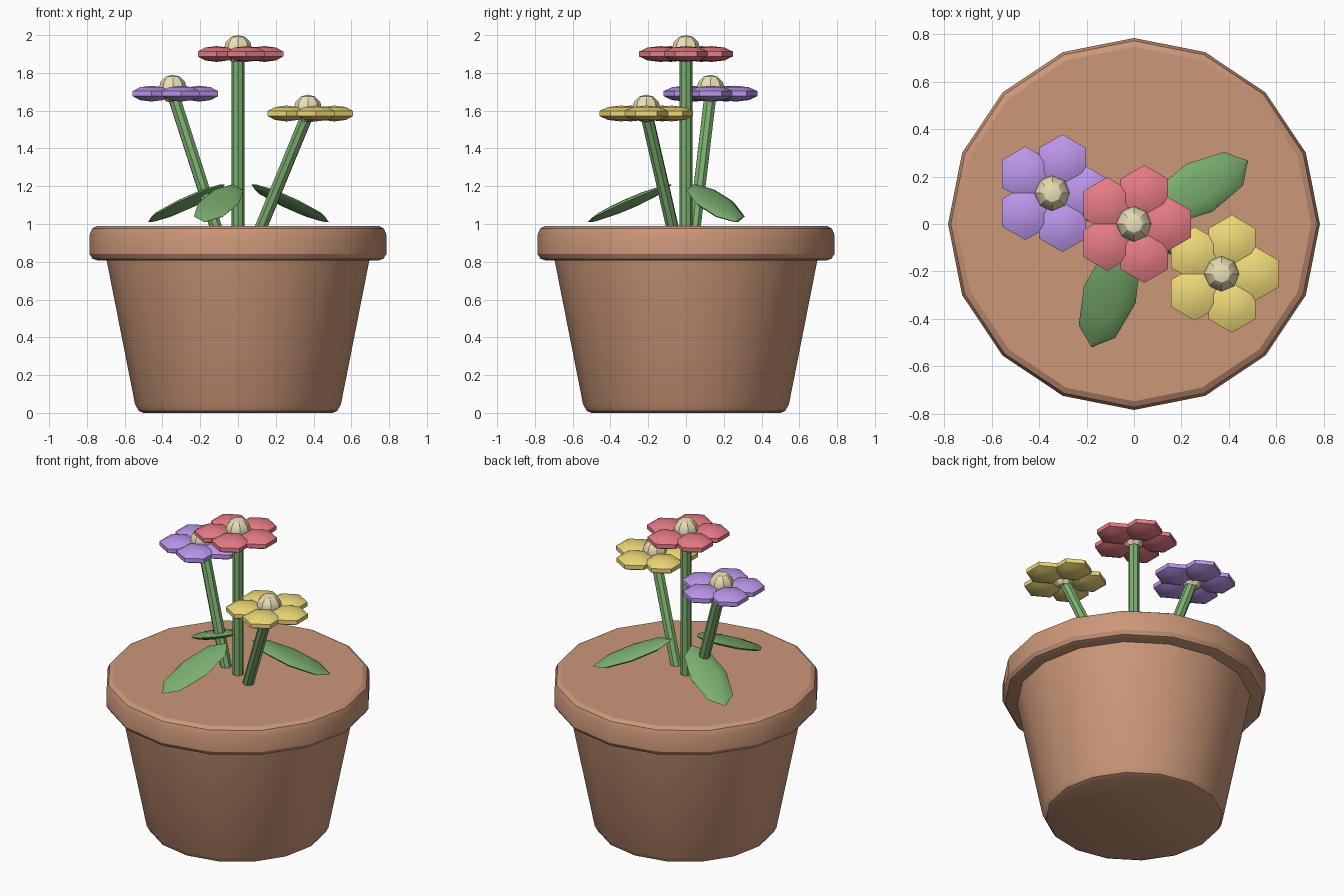
import bpy, bmesh, math
from mathutils import Matrix, Vector

if "Cube" in bpy.data.objects:
    bpy.data.objects.remove(bpy.data.objects["Cube"])


def material(name, rgb):
    m = bpy.data.materials.new(name)
    m.diffuse_color = (*rgb, 1)
    m.use_nodes = True
    m.node_tree.nodes["Principled BSDF"].inputs["Base Color"].default_value = m.diffuse_color
    return m


CLAY = material("clay", (0.60, 0.31, 0.19))
GREEN = material("green", (0.20, 0.43, 0.16))
CREAM = material("cream", (0.83, 0.75, 0.47))
RED = material("red", (0.80, 0.20, 0.24))
PURPLE = material("purple", (0.50, 0.31, 0.83))
YELLOW = material("yellow", (0.85, 0.69, 0.19))


def finish(name, bm, mat):
    bmesh.ops.recalc_face_normals(bm, faces=bm.faces)
    me = bpy.data.meshes.new(name)
    bm.to_mesh(me)
    bm.free()
    me.materials.append(mat)
    ob = bpy.data.objects.new(name, me)
    bpy.context.collection.objects.link(ob)
    bpy.ops.object.select_all(action='DESELECT')
    ob.select_set(True)
    bpy.context.view_layer.objects.active = ob
    bpy.ops.object.shade_smooth_by_angle(angle=math.radians(30))
    return ob


def turned(name, profile, mat, sides=16):
    """Closed solid of revolution from (radius, z) points."""
    bm = bmesh.new()
    rings = [[bm.verts.new((r * math.cos(i * math.tau / sides),
                            r * math.sin(i * math.tau / sides), z))
              for i in range(sides)] for r, z in profile]
    for a, b in zip(rings, rings[1:]):
        for i in range(sides):
            j = (i + 1) % sides
            bm.faces.new((a[i], a[j], b[j], b[i]))
    bm.faces.new(rings[0])
    bm.faces.new(rings[-1])
    return finish(name, bm, mat)


def ball(bm, segments, rings, matrix):
    bmesh.ops.create_uvsphere(bm, u_segments=segments, v_segments=rings,
                              radius=1, matrix=matrix)


def stem(name, start, end, radius=0.034):
    a, b = Vector(start), Vector(end)
    turn = (b - a).to_track_quat('Z', 'Y').to_matrix().to_4x4()
    bm = bmesh.new()
    bmesh.ops.create_cone(bm, cap_ends=True, segments=8, radius1=radius,
                          radius2=radius, depth=(b - a).length,
                          matrix=Matrix.Translation((a + b) / 2) @ turn)
    finish(name, bm, GREEN)


def flower(name, base, top, mat):
    x, y, z = top
    stem(name + "_stem", base, top)
    # five flattened six-sided petals
    bm = bmesh.new()
    for i in range(5):
        a = i * math.tau / 5
        pos = (x + 0.14 * math.cos(a), y + 0.14 * math.sin(a), z)
        ball(bm, 6, 5, Matrix.Translation(pos) @ Matrix.Diagonal((0.121, 0.121, 0.042, 1)))
    finish(name + "_petals", bm, mat)
    # round flower centre
    bm = bmesh.new()
    ball(bm, 8, 6, Matrix.Translation((x, y, z + 0.025)) @ Matrix.Scale(0.075, 4))
    finish(name + "_centre", bm, CREAM)


# tapered pot and its thick, closed rim
turned("pot", [(0.50, 0), (0.525, 0.01), (0.545, 0.045), (0.70, 0.83)], CLAY)
turned("pot_rim", [(0.745, 0.808), (0.77, 0.816), (0.785, 0.84), (0.785, 0.945),
                   (0.773, 0.975), (0.748, 0.99)], CLAY)

# flowers
flower("red_flower", (0, 0, 0.93), (0, 0, 1.90), RED)
flower("purple_flower", (-0.10, 0.04, 0.93), (-0.345, 0.13, 1.69), PURPLE)
flower("yellow_flower", (0.10, -0.06, 0.93), (0.37, -0.21, 1.585), YELLOW)

# leaves: thin ellipsoids drooping outward
for n, deg in enumerate((29, 150, 251), 1):
    bm = bmesh.new()
    ball(bm, 8, 6, Matrix.Rotation(math.radians(deg), 4, 'Z')
         @ Matrix.Translation((0.315, 0, 1.11))
         @ Matrix.Rotation(math.radians(23), 4, 'Y')
         @ Matrix.Diagonal((0.255, 0.115, 0.025, 1)))
    finish(f"leaf_{n}", bm, GREEN)
